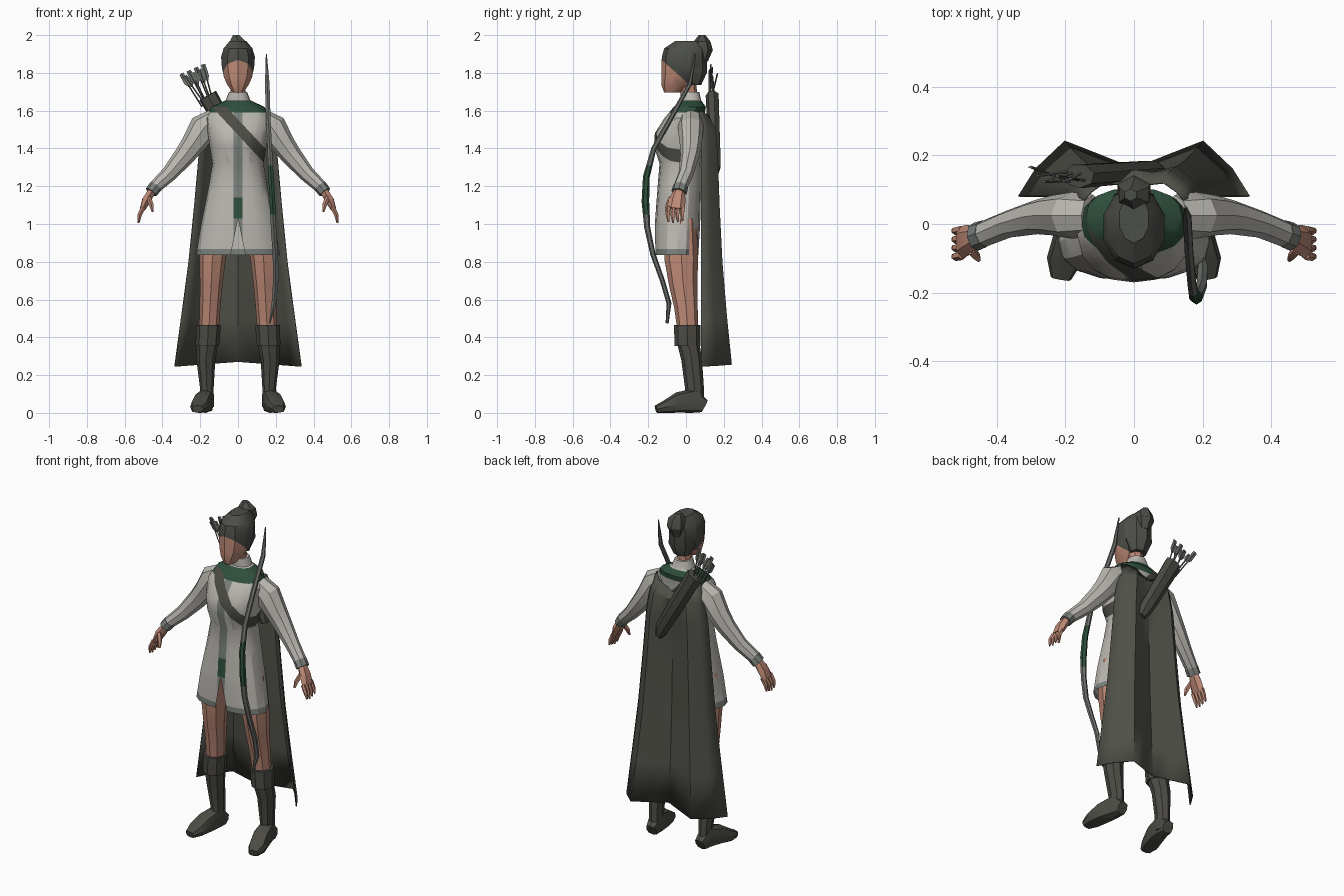
import bpy, bmesh, math, random
from mathutils import Vector

if "Cube" in bpy.data.objects:
    bpy.data.objects.remove(bpy.data.objects["Cube"])
random.seed(4)


def material(name, rgb):
    m = bpy.data.materials.new(name)
    m.use_nodes = True
    lin = [((c / 255 + 0.055) / 1.055) ** 2.4 for c in rgb] + [1]
    m.diffuse_color = lin
    bsdf = m.node_tree.nodes["Principled BSDF"]
    bsdf.inputs["Base Color"].default_value = lin
    bsdf.inputs["Roughness"].default_value = 0.9
    return m


LINEN = material("pale linen", (186, 183, 176))
TRIM = material("grey trim", (122, 128, 123))
GREEN = material("dark green", (46, 78, 60))
LEATHER = material("dark leather", (76, 75, 69))
CLOTH = material("cape cloth", (80, 80, 73))
HAIR = material("dark hair", (76, 78, 72))
SKIN = material("skin", (190, 138, 118))
WOOD = material("grey wood", (108, 111, 106))


def finish(name, bm, mats, angle=28):
    bmesh.ops.recalc_face_normals(bm, faces=bm.faces)
    me = bpy.data.meshes.new(name)
    bm.to_mesh(me)
    bm.free()
    for m in mats:
        me.materials.append(m)
    ob = bpy.data.objects.new(name, me)
    bpy.context.collection.objects.link(ob)
    bpy.ops.object.select_all(action='DESELECT')
    ob.select_set(True)
    bpy.context.view_layer.objects.active = ob
    bpy.ops.object.shade_smooth_by_angle(angle=math.radians(angle))
    return ob


def tube(pts, n=8, flat=False, hint=(0, 1, 0), power=1.0, caps=(True, True)):
    """Loft rings (x, y, z, half width, half depth) along a path."""
    bm = bmesh.new()
    P = [Vector(p[:3]) for p in pts]
    rings = []
    for i, p in enumerate(pts):
        d = P[min(i + 1, len(P) - 1)] - P[max(i - 1, 0)]
        d = Vector((0, 0, 1)) if flat else d.normalized()
        v = Vector(hint)
        v = (v - d * v.dot(d)).normalized()
        u = v.cross(d)
        ring = []
        for k in range(n):
            a = 2 * math.pi * k / n - math.pi / 2
            c, s = math.cos(a), math.sin(a)
            c = math.copysign(abs(c) ** power, c)
            s = math.copysign(abs(s) ** power, s)
            co = P[i] + u * c * p[3] + v * s * p[4]
            co.z = max(co.z, 0)
            ring.append(bm.verts.new(co))
        rings.append(ring)
    for a, b in zip(rings, rings[1:]):
        for k in range(n):
            bm.faces.new((a[k], a[(k + 1) % n], b[(k + 1) % n], b[k]))
    if caps[0]:
        bm.faces.new(rings[0])
    if caps[1]:
        bm.faces.new(rings[-1])
    return bm


def cut(bm, *planes):
    for co, no in planes:
        bmesh.ops.bisect_plane(bm, geom=bm.verts[:] + bm.edges[:] + bm.faces[:],
                               dist=1e-5, plane_co=co, plane_no=no)


def paint(bm, rule):
    for f in bm.faces:
        f.material_index = rule(f.calc_center_median())


# Tunic, with painted yoke, front stripe, strap and hem, and a front slit
bm = tube([(0, -.05, .835, .222, .115), (0, -.045, 1.0, .195, .12), (0, -.035, 1.2, .155, .115),
           (0, -.03, 1.32, .135, .11), (0, -.04, 1.41, .15, .13), (0, -.035, 1.48, .16, .13),
           (0, -.01, 1.56, .17, .105), (0, .02, 1.62, .14, .085), (0, .025, 1.655, .065, .055),
           (0, .02, 1.70, .048, .05)], 16, flat=True, power=.85, caps=(False, True))
SN = Vector((.73, 0, .68))
SP = Vector((-.1, 0, 1.62))
cut(bm, ((0, 0, .868), (0, 0, 1)), ((0, 0, 1.59), (0, 0, 1)), ((0, 0, 1.65), (0, 0, 1)),
    ((0, 0, 1.14), (0, 0, 1)), ((0, 0, 1.03), (0, 0, 1)),
    ((.025, 0, 0), (1, 0, 0)), ((-.025, 0, 0), (1, 0, 0)),
    (SP + SN * .028, SN), (SP - SN * .028, SN),
    ((0, 0, 1.03), (1, 0, .2)), ((0, 0, 1.03), (-1, 0, .2)))
slit = []
for f in bm.faces:
    c = f.calc_center_median()
    if c.y < -.08 and c.z < 1.03 and abs(c.x) < .2 * (1.03 - c.z):
        slit.append(f)
bmesh.ops.delete(bm, geom=slit, context='FACES')


def tunic_rule(c):
    if c.z > 1.65:
        return 0
    if abs((c - SP).dot(SN)) < .028 and c.z < 1.62:
        return 3
    if c.z > 1.59:
        return 2
    if c.z < .868:
        return 1
    if abs(c.x) < .025 and c.y < 0:
        return 2 if 1.03 < c.z < 1.14 else 1
    return 0


paint(bm, tunic_rule)
finish("tunic", bm, [LINEN, TRIM, GREEN, LEATHER])

# Neck and head, the hair divided from the face by a slanted cut
finish("neck", tube([(0, .02, 1.64, .04, .045), (0, .005, 1.78, .04, .045)], 8, flat=True), [SKIN])
bm = tube([(0, -.075, 1.695, .03, .04), (0, -.05, 1.735, .058, .08), (0, -.025, 1.775, .078, .105),
           (0, -.012, 1.83, .09, .118), (0, -.01, 1.885, .094, .118), (0, -.005, 1.93, .08, .11),
           (0, .015, 1.97, .045, .07)], 10, flat=True)
HN = Vector((0, .9, 1))
HP = Vector((0, -.13, 1.87))
cut(bm, (HP, HN))
paint(bm, lambda c: 1 if (c - HP).dot(HN) > 0 else 0)
finish("head", bm, [SKIN, HAIR])
# Hair at the nape and the bun
finish("nape_hair", tube([(0, .035, 1.735, .05, .045), (0, .03, 1.80, .08, .08),
                          (0, .03, 1.88, .07, .08)], 8, flat=True), [HAIR])
bm = tube([(0, .085, 1.86, .03, .03), (0, .09, 1.92, .055, .052), (0, .085, 1.965, .05, .045),
           (-.01, .085, 2.0, .02, .018)], 6, flat=True)
finish("hair_bun", bm, [HAIR])

# Limbs, mirrored
for side, s in (("left", 1), ("right", -1)):
    def limb(part, pts, mats, n=8, **kw):
        bm = tube([(p[0] * s,) + tuple(p[1:]) for p in pts], n, **kw)
        return finish(side + "_" + part, bm, mats)

    limb("sleeve", [(.12, .025, 1.565, .05, .06), (.18, .025, 1.51, .08, .068),
                    (.24, .025, 1.42, .063, .058), (.285, .02, 1.36, .055, .05),
                    (.365, 0, 1.265, .042, .04), (.44, -.03, 1.195, .034, .038)], [LINEN])
    limb("cuff", [(.435, -.028, 1.20, .036, .04), (.46, -.037, 1.168, .034, .042)], [TRIM])
    limb("hand", [(.455, -.035, 1.175, .024, .03), (.485, -.047, 1.125, .026, .045),
                  (.505, -.055, 1.08, .016, .048)], [SKIN], 6)
    for i in range(4):
        y = -.092 + i * .025
        limb("finger_%d" % (i + 1), [(.50, y, 1.09, .013, .013), (.52, y - .004, 1.05, .012, .012),
                                     (.527, y, 1.005 + .006 * abs(i - 1), .005, .005)], [SKIN], 5)
    limb("thumb", [(.475, -.075, 1.14, .014, .016), (.458, -.095, 1.10, .013, .013),
                   (.452, -.105, 1.065, .006, .006)], [SKIN], 5)
    limb("leg", [(.155, .01, .43, .052, .055), (.148, .0, .56, .055, .062), (.142, -.015, .68, .06, .075),
                 (.135, -.025, .82, .07, .09), (.11, -.03, 1.02, .08, .085)], [SKIN])
    limb("boot_shaft", [(.165, .045, .03, .038, .052), (.165, .045, .13, .036, .05),
                        (.17, .03, .28, .05, .055), (.16, .01, .38, .058, .06),
                        (.155, .008, .455, .058, .062)], [LEATHER], flat=True)
    limb("boot_cuff", [(.162, .008, .355, .062, .068), (.157, .006, .465, .066, .07)], [LEATHER],
         flat=True)
    limb("boot_foot", [(.163, .098, .035, .032, .035), (.168, .04, .065, .042, .066),
                       (.185, -.04, .055, .05, .055), (.205, -.11, .032, .05, .034),
                       (.213, -.158, .02, .03, .02)], [LEATHER], 8, hint=(0, 0, 1), power=.7)

# Cape: a thin sheet with two long folds
U = [-1, -.85, -.6, -.3, 0, .3, .6, .85, 1]
FOLD = [0, .5, 1, .75, .5, .75, 1, .5, 0]
ROWS = [(1.60, .145, .07, .05), (1.5, .18, .08, .075), (1.38, .205, .08, .085), (1.1, .23, .08, .095),
        (.8, .26, .08, .11), (.5, .30, .08, .135), (.245, .335, .08, .16)]
bm = bmesh.new()
grid = []
for j, (z, w, y0, d) in enumerate(ROWS):
    row = []
    for u, f in zip(U, FOLD):
        dz = (-.07 if j == 0 else .025 if j == len(ROWS) - 1 else 0) * (1 - abs(u))
        f = max(f, 1 - u * u) if j < 2 else f
        row.append(bm.verts.new((u * w, y0 + d * f, z + dz)))
    grid.append(row)
for a, b in zip(grid, grid[1:]):
    for k in range(len(U) - 1):
        bm.faces.new((a[k], a[k + 1], b[k + 1], b[k]))
cape = finish("cape", bm, [CLOTH], 35)
mod = cape.modifiers.new("thickness", 'SOLIDIFY')
mod.thickness = .006
mod.offset = 0

# Quiver slung over the back, with fletched arrows
finish("quiver", tube([(.075, .15, 1.26, .025, .02), (.05, .155, 1.31, .042, .032),
                       (-.16, .14, 1.68, .052, .036)], 7), [LEATHER])
for i in range(7):
    t = i / 6
    a = Vector((-.125 - .065 * t, .125 + .03 * (i % 2), 1.62 + .01 * (i % 3)))
    b = Vector((-.185 - .115 * t, .12 + .05 * random.random(), 1.845 - .05 * t - .02 * (i % 2)))
    m = a.lerp(b, .6)
    finish("arrow_%d" % (i + 1), tube([(*a, .004, .004), (*b, .004, .004)], 4), [WOOD])
    finish("fletching_%d" % (i + 1),
           tube([(*m, .003, .002), (*m.lerp(b, .3), .015, .003), (*b, .012, .003)], 4), [WOOD])

# Bow, with a green grip in the middle
bm = tube([(.15, .05, 1.9, .003, .004), (.155, .02, 1.74, .014, .011), (.16, -.08, 1.56, .014, .013),
           (.168, -.17, 1.40, .014, .014), (.175, -.21, 1.25, .016, .018), (.182, -.215, 1.12, .017, .02),
           (.188, -.205, .98, .016, .016), (.198, -.175, .84, .017, .014), (.2, -.125, .70, .016, .013),
           (.19, -.09, .58, .014, .013), (.168, -.1, .475, .004, .008)], 6)
cut(bm, ((0, 0, 1.31), (0, 0, 1)), ((0, 0, 1.05), (0, 0, 1)))
paint(bm, lambda c: 1 if 1.05 < c.z < 1.31 else 0)
finish("bow", bm, [WOOD, GREEN])
